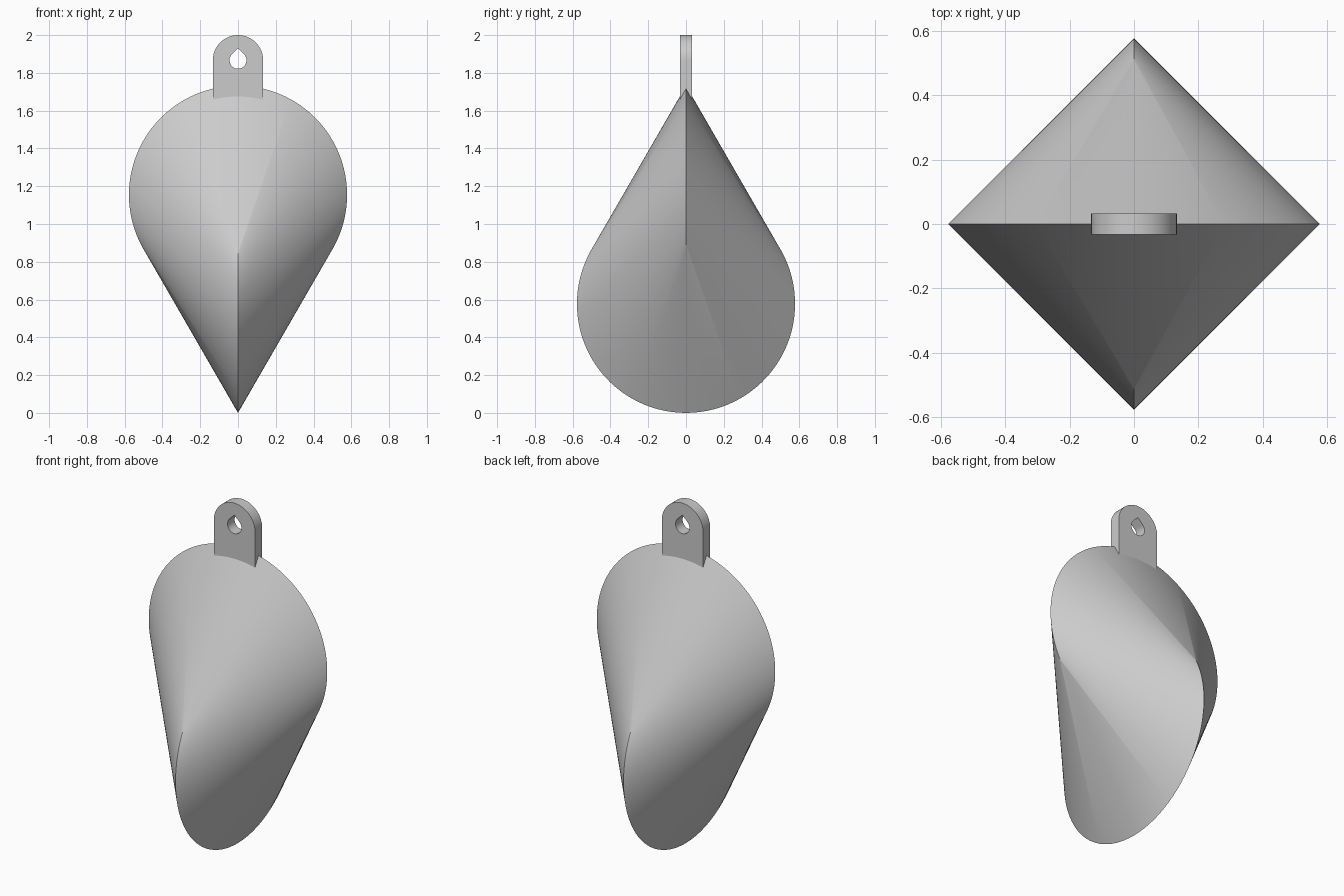
import bpy, bmesh, math

cube = bpy.data.objects.get("Cube")
if cube:
    bpy.data.objects.remove(cube, do_unlink=True)

R = 1 / math.sqrt(3)      # radius of both generating circles
SEG = 64                  # rulings on each half of a sheet
TAB_W, TAB_T = 0.133, 0.033
TAB_Z, HOLE_R = 2 - TAB_W, 0.045

grey = bpy.data.materials.new("light_grey")
grey.use_nodes = True
grey.diffuse_color = (0.6, 0.6, 0.6, 1)
grey.node_tree.nodes["Principled BSDF"].inputs["Base Color"].default_value = (0.6, 0.6, 0.6, 1)


def finish(obj):
    """Give the part its colour and smooth shading with crisp edges."""
    obj.data.materials.clear()
    obj.data.materials.append(grey)
    bpy.ops.object.select_all(action="DESELECT")
    obj.select_set(True)
    bpy.context.view_layer.objects.active = obj
    bpy.ops.object.shade_smooth_by_angle(angle=math.radians(30))


def upper_point(t):
    return R * math.sin(t), 0, R * (2 + math.cos(t))


def lower_point(t, side):
    c = math.cos(t)
    y = side * R * math.sqrt(max(0, 1 + 2 * c)) / (1 + c)
    return 0, y, R * (1 + c / (1 + c))


# Body: straight rulings between two perpendicular circles (an oloid)
bm = bmesh.new()
params = [2 * math.pi / 3 * math.sin(math.pi / 2 * i / SEG) for i in range(-SEG, SEG + 1)]
for side in (-1, 1):
    upper = [bm.verts.new(upper_point(t)) for t in params]
    lower = [bm.verts.new(lower_point(t, side)) for t in params]
    for i in range(2 * SEG):
        bm.faces.new((upper[i], upper[i + 1], lower[i + 1], lower[i]))
bmesh.ops.remove_doubles(bm, verts=bm.verts[:], dist=1e-5)
bmesh.ops.recalc_face_normals(bm, faces=bm.faces[:])
mesh = bpy.data.meshes.new("oloid_body")
bm.to_mesh(mesh)
bm.free()
body = bpy.data.objects.new("oloid_body", mesh)
bpy.context.collection.objects.link(body)
finish(body)


def arc(radius, start, end, n):
    angles = [math.radians(start + (end - start) * i / n) for i in range(n + 1)]
    return [(radius * math.cos(a), TAB_Z + radius * math.sin(a)) for a in angles]


# Hanging tab: rounded plate with a teardrop hole
outline = [(-TAB_W, 1.61), (TAB_W, 1.61)] + arc(TAB_W, 0, 180, 48)
hole = arc(HOLE_R, 135, 405, 48) + [(0, TAB_Z + HOLE_R * math.sqrt(2))]
curve = bpy.data.curves.new("hanging_tab", "CURVE")
curve.dimensions = "2D"
curve.fill_mode = "BOTH"
curve.extrude = TAB_T
for loop in (outline, hole):
    spline = curve.splines.new("POLY")
    spline.points.add(len(loop) - 1)
    for point, (x, z) in zip(spline.points, loop):
        point.co = (x, z, 0, 1)
    spline.use_cyclic_u = True
tab = bpy.data.objects.new("hanging_tab", curve)
bpy.context.collection.objects.link(tab)
bpy.ops.object.select_all(action="DESELECT")
tab.select_set(True)
bpy.context.view_layer.objects.active = tab
bpy.ops.object.convert(target="MESH")
tab = bpy.context.view_layer.objects.active

# Stand the plate upright and weld its rims
bm = bmesh.new()
bm.from_mesh(tab.data)
for v in bm.verts:
    v.co = (v.co.x, -v.co.z, v.co.y)
bmesh.ops.remove_doubles(bm, verts=bm.verts[:], dist=1e-5)
bmesh.ops.recalc_face_normals(bm, faces=bm.faces[:])
bm.to_mesh(tab.data)
bm.free()
finish(tab)
